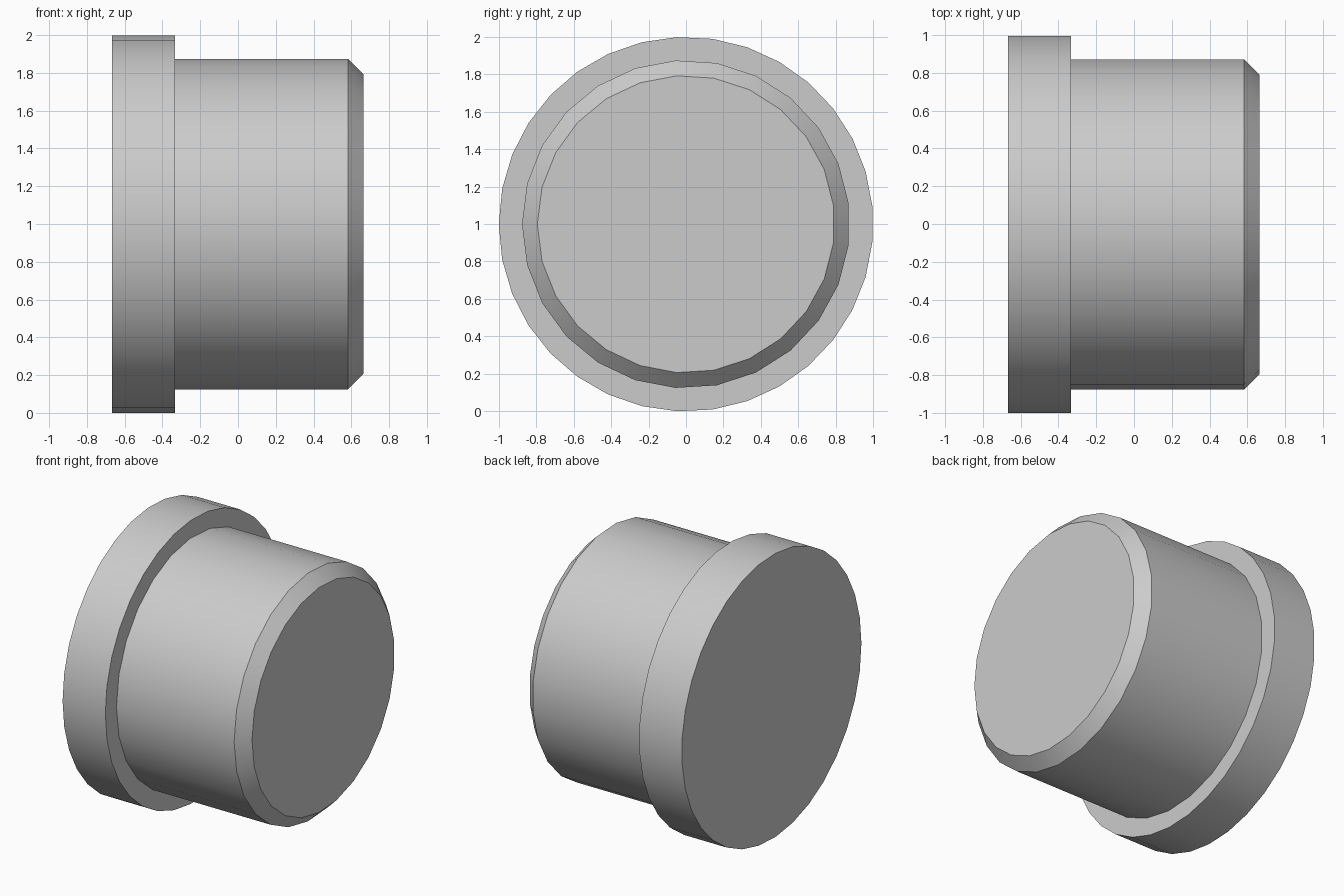
import bpy, bmesh
from math import cos, sin, pi

cube = bpy.data.objects.get("Cube")
if cube:
    bpy.data.objects.remove(cube, do_unlink=True)

grey = bpy.data.materials.new("plain grey")
grey.use_nodes = True
colour = (0.6, 0.6, 0.6, 1)
grey.diffuse_color = colour
grey.node_tree.nodes["Principled BSDF"].inputs["Base Color"].default_value = colour

AXIS_Z = 0.999
FLANGE_SIDES, BODY_SIDES = 33, 25
bm = bmesh.new()


def ring(x, radius, sides):
    """Polygon around the x axis with one corner pointing to -y."""
    angles = [pi + 2 * pi * i / sides for i in range(sides)]
    return [bm.verts.new((x, radius * cos(a), AXIS_Z + radius * sin(a))) for a in angles]


def wall(a, b):
    for i in range(len(a)):
        j = (i + 1) % len(a)
        bm.faces.new((a[i], a[j], b[j], b[i]))


def loop_edges(verts):
    return [bm.edges.get((verts[i - 1], verts[i])) for i in range(len(verts))]


# Flange disc
flange_back = ring(-0.667, 1.0, FLANGE_SIDES)
flange_front = ring(-0.334, 1.0, FLANGE_SIDES)
wall(flange_back, flange_front)
bm.faces.new(flange_back)

# Plug body with chamfered end
body_root = ring(-0.334, 0.876, BODY_SIDES)
body_end = ring(0.583, 0.876, BODY_SIDES)
tip = ring(0.665, 0.794, BODY_SIDES)
wall(body_root, body_end)
wall(body_end, tip)
bm.faces.new(tip)

# Flat shoulder between flange rim and body
bmesh.ops.triangle_fill(bm, use_beauty=True, normal=(1, 0, 0),
                        edges=loop_edges(flange_front) + loop_edges(body_root))
bmesh.ops.recalc_face_normals(bm, faces=bm.faces[:])

mesh = bpy.data.meshes.new("flanged_plug")
bm.to_mesh(mesh)
bm.free()
mesh.materials.append(grey)
plug = bpy.data.objects.new("flanged_plug", mesh)
bpy.context.collection.objects.link(plug)

# Smooth round walls, crisp rims
bpy.ops.object.select_all(action="DESELECT")
plug.select_set(True)
bpy.context.view_layer.objects.active = plug
bpy.ops.object.shade_smooth_by_angle(angle=pi / 6)
